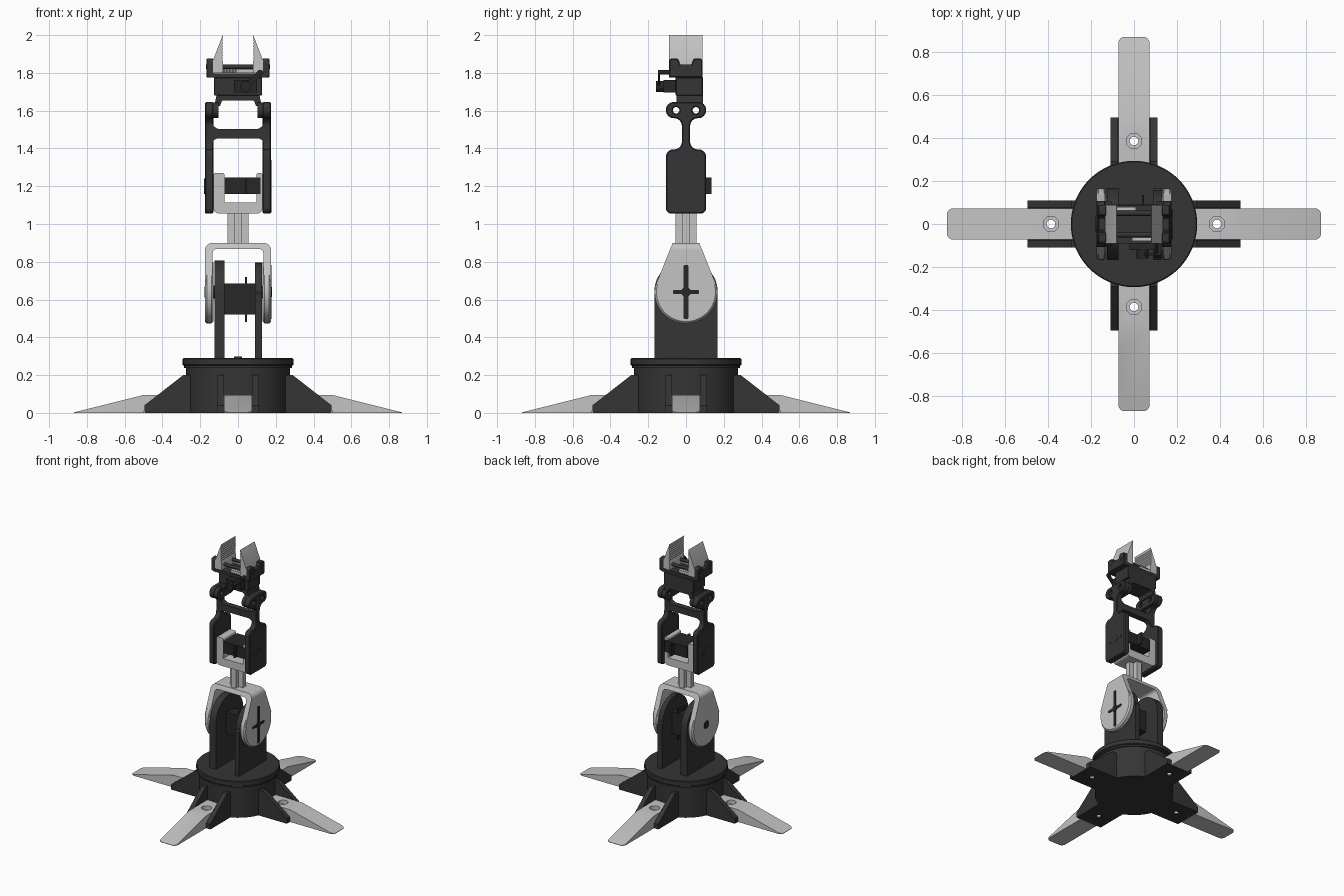
import bpy, bmesh, math
from mathutils import Matrix, Vector

cube = bpy.data.objects.get("Cube")
if cube:
    bpy.data.objects.remove(cube, do_unlink=True)


def material(name, v):
    m = bpy.data.materials.new(name)
    m.use_nodes = True
    m.diffuse_color = (v, v, v, 1)
    m.node_tree.nodes["Principled BSDF"].inputs["Base Color"].default_value = (v, v, v, 1)
    return m


DARK = material("charcoal plastic", 0.035)
BLACK = material("black servo", 0.02)
LIGHT = material("light grey plastic", 0.55)


def circle(a, b, r, n=40):
    return [(a + r * math.cos(i * math.tau / n), b + r * math.sin(i * math.tau / n)) for i in range(n)]


def rounded(corners, steps=6):
    """Outline from corners (a, b) or (a, b, radius)."""
    out = []
    for i, c in enumerate(corners):
        p = Vector(c[:2])
        if len(c) < 3:
            out.append(tuple(p))
            continue
        u = (Vector(corners[i - 1][:2]) - p).normalized()
        w = (Vector(corners[(i + 1) % len(corners)][:2]) - p).normalized()
        half = u.angle(w) / 2
        r = c[2]
        centre = p + (u + w).normalized() * r / math.sin(half)
        s, e = [p + d * r / math.tan(half) - centre for d in (u, w)]
        out += [tuple(centre + s.lerp(e, k / steps).normalized() * r) for k in range(steps + 1)]
    return out


def rect(a0, b0, a1, b1, r=0):
    pts = [(a0, b0), (a1, b0), (a1, b1), (a0, b1)]
    return rounded([p + (r,) for p in pts]) if r else pts


def mirrored(half):
    """Close a right-hand outline with its left-hand copy."""
    return rounded(half + [(-c[0],) + tuple(c[1:]) for c in reversed(half)])


def run(obj, kind, **settings):
    bpy.ops.object.select_all(action='DESELECT')
    obj.select_set(True)
    bpy.context.view_layer.objects.active = obj
    mod = obj.modifiers.new(kind.lower(), kind)
    for k, v in settings.items():
        setattr(mod, k, v)
    bpy.ops.object.modifier_apply(modifier=mod.name)


def prism(name, pts, axis, lo, hi, mat, bevel=0, cuts=(), keep=None, turn=0):
    """Extrude an outline along an axis; cut or intersect with other prisms."""
    lo, hi = min(lo, hi), max(lo, hi)
    place = {'x': lambda a, b: (lo, a, b), 'y': lambda a, b: (a, lo, b), 'z': lambda a, b: (a, b, lo)}[axis]
    step = Vector([(hi - lo) * (axis == k) for k in "xyz"])
    bm = bmesh.new()
    face = bm.faces.new([bm.verts.new(place(*p)) for p in pts])
    ext = bmesh.ops.extrude_face_region(bm, geom=[face])
    bmesh.ops.translate(bm, vec=step, verts=[v for v in ext["geom"] if isinstance(v, bmesh.types.BMVert)])
    if not any(f is face for f in bm.faces):
        bm.faces.new([bm.verts[i] for i in range(len(pts))])
    bmesh.ops.recalc_face_normals(bm, faces=bm.faces)
    me = bpy.data.meshes.new(name)
    bm.to_mesh(me)
    bm.free()
    me.materials.append(mat)
    obj = bpy.data.objects.new(name, me)
    bpy.context.collection.objects.link(obj)
    tools = [("DIFFERENCE", c) for c in cuts] + ([("INTERSECT", keep)] if keep else [])
    for op, spec in tools:
        tool = prism("cutter", *spec, mat)
        run(obj, 'BOOLEAN', object=tool, operation=op, solver='EXACT')
        bpy.data.objects.remove(tool, do_unlink=True)
    if bevel:
        run(obj, 'BEVEL', width=bevel, segments=1, limit_method='ANGLE', angle_limit=math.radians(50))
    if turn:
        obj.data.transform(Matrix.Rotation(turn, 4, 'Z'))
    bpy.ops.object.select_all(action='DESELECT')
    obj.select_set(True)
    bpy.context.view_layer.objects.active = obj
    bpy.ops.object.shade_smooth_by_angle(angle=math.radians(28))
    return obj


def box(name, x0, x1, y0, y1, z0, z1, mat, **kw):
    return prism(name, rect(x0, y0, x1, y1), 'z', z0, z1, mat, **kw)


def horn(name, z, x, long, mat):
    """Four-armed servo horn laid on a side face, arms tapering to the tips."""
    for tag, a, b in (("long", 0.012, long), ("short", 0.07, 0.01)):
        prism(f"{name}_{tag}_arm", rounded([(-a, z - b, 0.006), (a, z - b, 0.006), (a, z + b, 0.006), (-a, z + b, 0.006)]),
              'x', x, x + 0.005, mat)
    prism(name + "_hub", circle(0, z, 0.026, 24), 'x', x, x + 0.006, mat)


# Base drum and turntable
prism("base_drum", circle(0, 0, 0.275, 64), 'z', 0, 0.24, DARK)
prism("turntable_lip", circle(0, 0, 0.285, 64), 'z', 0.238, 0.252, DARK)
prism("turntable", circle(0, 0, 0.293, 64), 'z', 0.25, 0.29, DARK, bevel=0.005)
prism("turntable_boss", circle(0, 0, 0.022, 20), 'z', 0.285, 0.298, DARK)

# Four feet in their brackets
bolt = (circle(0.385, 0, 0.02, 24), 'z', -0.05, 0.2)
counterbore = (circle(0.385, 0, 0.036, 24), 'z', 0.065, 0.2)
for i in range(4):
    t = i * math.pi / 2
    for s in (-1, 1):
        prism("bracket_cheek", [(0.2, 0), (0.495, 0), (0.495, 0.04), (0.29, 0.2), (0.2, 0.2)],
              'y', s * 0.074, s * 0.11, DARK, turn=t)
    box("bracket_floor", 0.2, 0.495, -0.075, 0.075, 0, 0.012, DARK, cuts=[bolt], turn=t)
    prism("foot", [(0.27, 0.012), (0.497, 0.012), (0.497, 0), (0.868, 0), (0.868, 0.003), (0.5, 0.095), (0.27, 0.095)],
          'y', -0.073, 0.073, LIGHT, cuts=[bolt, counterbore],
          keep=(rounded([(0.2, -0.073), (0.868, -0.073, 0.03), (0.868, 0.073, 0.03), (0.2, 0.073)]), 'z', -0.1, 0.2), turn=t)

# Shoulder uprights, motor and discs
for x0, x1, r in ((-0.125, -0.072, 0.168), (0.09, 0.127, 0.155)):
    arc = [(r * math.cos(k * math.pi / 24), 0.64 + r * math.sin(k * math.pi / 24)) for k in range(25)]
    prism("shoulder_upright", [(-0.168, 0.285), (0.168, 0.285), (0.168, 0.63)] + arc + [(-0.168, 0.63)], 'x', x0, x1, DARK)
box("shoulder_servo", -0.075, 0.092, -0.045, 0.045, 0.52, 0.685, BLACK)
box("shoulder_servo_flange", 0.036, 0.047, -0.045, 0.045, 0.48, 0.72, BLACK)
for s in (-1, 1):
    prism("shoulder_disc", circle(0, 0.64, 0.166, 64), 'x', s * 0.13, s * 0.175, LIGHT, bevel=0.01)
    prism("shoulder_axle", circle(0, 0.64, 0.035, 24), 'x', s * 0.08, s * 0.14, BLACK)
horn("shoulder_horn", 0.64, 0.173, 0.143, BLACK)
prism("shoulder_pivot", circle(0, 0.64, 0.03, 24), 'x', -0.178, -0.17, BLACK)

# Fork over the shoulder
prism("shoulder_fork", mirrored([(0.175, 0.68), (0.175, 0.9, 0.04)]) and rounded(
    [(-0.175, 0.68), (-0.135, 0.68), (-0.135, 0.868, 0.025), (0.135, 0.868, 0.025), (0.135, 0.68),
     (0.175, 0.68), (0.175, 0.9, 0.04), (-0.175, 0.9, 0.04)]), 'y', -0.16, 0.16, LIGHT,
      keep=([(-0.163, 0.67), (0.163, 0.67), (0.07, 0.901), (-0.07, 0.901)], 'x', -0.3, 0.3))

# Cross-section neck
w, c = 0.056, 0.02
prism("neck", [(-w, -c), (-c, -c), (-c, -w), (c, -w), (c, -c), (w, -c), (w, c), (c, c), (c, w), (-c, w), (-c, c), (-w, c)],
      'z', 0.89, 1.06, LIGHT)

# Elbow cradle and motor
prism("elbow_cradle", rounded([(-0.13, 1.055, 0.03), (0.13, 1.055, 0.03), (0.13, 1.27, 0.01), (0.098, 1.27, 0.01),
                               (0.098, 1.115), (-0.072, 1.115), (-0.072, 1.27, 0.01), (-0.13, 1.27, 0.01)]),
      'y', -0.078, 0.078, LIGHT)
box("elbow_servo", -0.072, 0.12, -0.08, 0.09, 1.16, 1.247, BLACK)
box("elbow_servo_flange", 0.036, 0.047, -0.105, 0.135, 1.16, 1.247, BLACK)
prism("elbow_servo_shaft", circle(0, 1.203, 0.025, 20), 'x', -0.09, -0.06, BLACK)

# Forearm side plates with bolt ears
ear_holes = [(circle(y, 1.602, 0.017, 20), 'x', -0.3, 0.3) for y in (-0.052, 0.052)]
plate = mirrored([(0.107, 1.055, 0.03), (0.107, 1.395, 0.04), (0.022, 1.395, 0.04),
                  (0.022, 1.56, 0.04), (0.107, 1.56, 0.042), (0.107, 1.646, 0.042)])
for s in (-1, 1):
    prism("forearm_plate", plate, 'x', s * 0.13, s * 0.175, DARK, bevel=0.006, cuts=ear_holes)
    prism("wrist_ear", rect(-0.105, 1.562, 0.105, 1.644, 0.04), 'x', s * 0.104, s * 0.132, DARK, cuts=ear_holes)
prism("forearm_crossbar", rounded([(-0.14, 1.4), (-0.13, 1.453, 0.03), (0.13, 1.453, 0.03), (0.14, 1.4),
                                   (0.14, 1.56), (0.13, 1.503, 0.04), (-0.13, 1.503, 0.04), (-0.14, 1.56)]),
      'y', -0.022, 0.022, DARK)
horn("elbow_horn", 1.2, 0.172, 0.14, DARK)
prism("elbow_pivot", circle(0, 1.2, 0.04, 24), 'x', -0.179, -0.17, DARK)

# Wrist bracket and gripper body
prism("wrist_bracket", rounded([(-0.125, 1.625), (-0.095, 1.625), (-0.085, 1.655, 0.015), (0.085, 1.655, 0.015),
                                (0.095, 1.625), (0.125, 1.625), (0.11, 1.7), (-0.11, 1.7)]), 'y', -0.05, 0.09, DARK)
box("gripper_body", -0.128, 0.128, -0.055, 0.09, 1.68, 1.778, DARK, bevel=0.004)
box("gripper_deck", -0.15, 0.15, -0.09, 0.088, 1.775, 1.797, DARK)

# Gripper motor with its link arm
box("gripper_servo", -0.02, 0.1, -0.12, -0.05, 1.695, 1.762, BLACK)
prism("gripper_servo_hub", circle(0.04, 1.728, 0.028, 24), 'y', -0.16, -0.115, BLACK)
prism("link_arm", rounded([(0.02, 1.725, 0.01), (0.04, 1.705, 0.01), (0.135, 1.8, 0.01), (0.115, 1.82, 0.01)]),
      'y', -0.147, -0.137, BLACK)
prism("link_pin", circle(0.12, 1.803, 0.012, 16), 'y', -0.142, -0.08, BLACK)

# Sliding jaws: carriages, rods, racks and ridged claws
for y in (-0.05, 0.05):
    prism("slide_rod", circle(y, 1.832, 0.012, 16), 'x', -0.17, 0.17, DARK)
for s in (-1, 1):
    prism("jaw_carriage", rounded([(-0.09, 1.775, 0.012), (0.088, 1.775, 0.012), (0.088, 1.876, 0.015), (0.04, 1.876),
                                   (0.03, 1.845), (-0.032, 1.845), (-0.042, 1.876), (-0.09, 1.876, 0.015)]),
          'x', s * 0.128, s * 0.168, DARK, bevel=0.005)
    ridges = [(0.08 + 0.004 * (k % 2), 1.99 - k * 0.008) for k in range(17)]
    claw = [(0.081, 2.0)] + ridges + [(0.08, 1.8), (0.135, 1.8), (0.135, 1.86)]
    prism("claw", [(s * a, b) for a, b in claw], 'y', -0.09, 0.087, LIGHT)
    teeth = [(s * (-0.01 + 0.008 * k), -s * (0.06 - 0.01 * (k % 2))) for k in range(13)]
    prism("jaw_rack", teeth + [(s * 0.1, -s * 0.08), (-s * 0.01, -s * 0.08)], 'z', 1.8, 1.82, LIGHT)
